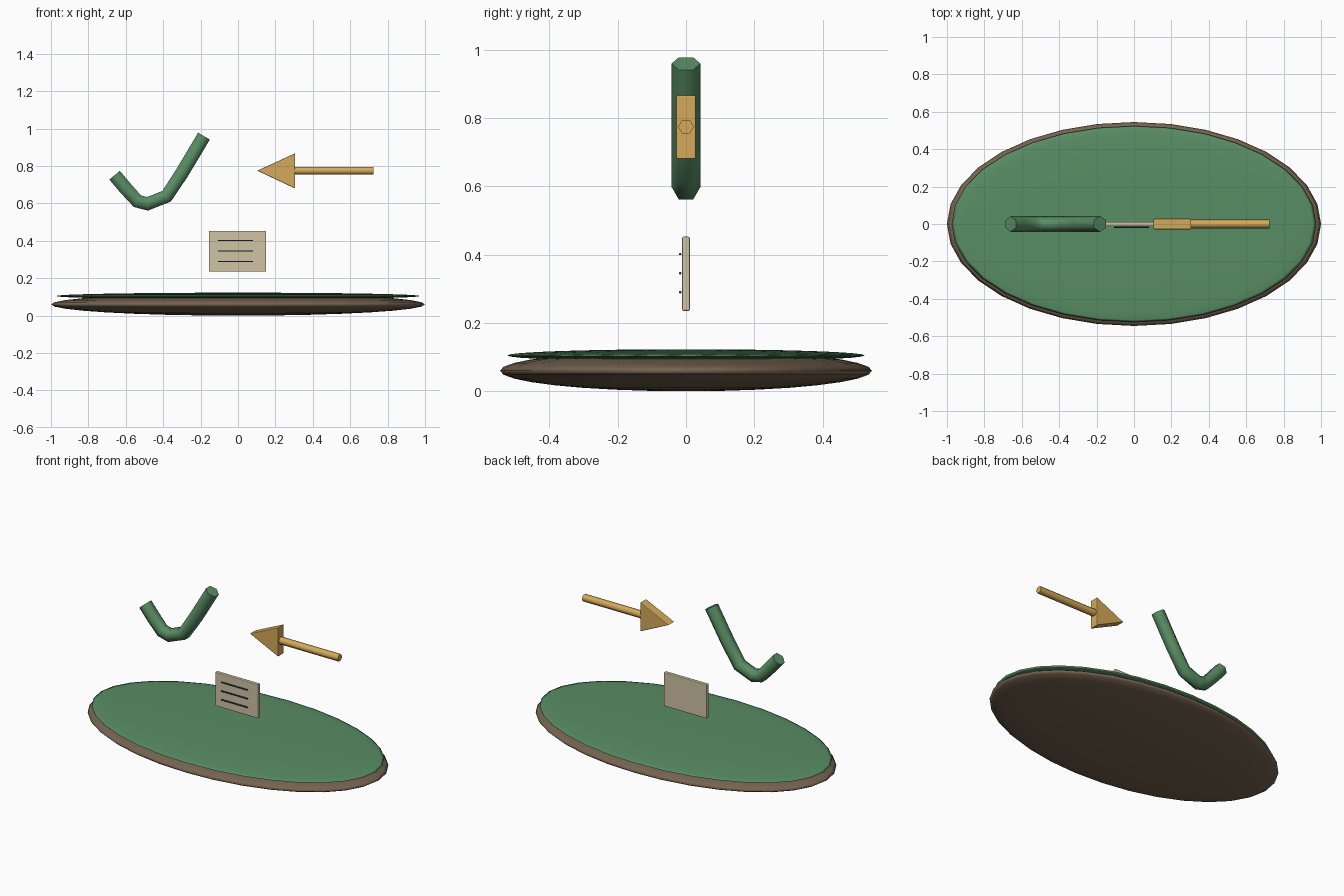
import bpy, bmesh
from math import cos, sin, pi
from mathutils import Vector

if "Cube" in bpy.data.objects:
    bpy.data.objects.remove(bpy.data.objects["Cube"])


def material(name, rgb):
    m = bpy.data.materials.new(name)
    m.diffuse_color = (*rgb, 1)
    m.use_nodes = True
    m.node_tree.nodes["Principled BSDF"].inputs["Base Color"].default_value = m.diffuse_color
    return m


GREEN = material("green", (0.10, 0.27, 0.13))
BROWN = material("brown", (0.18, 0.125, 0.08))
GOLD = material("gold", (0.66, 0.40, 0.10))
CREAM = material("cream", (0.63, 0.55, 0.37))
NAVY = material("navy", (0.03, 0.04, 0.10))


def finish(name, bm, mat, smooth=False, bevel=0):
    bmesh.ops.recalc_face_normals(bm, faces=bm.faces)
    me = bpy.data.meshes.new(name)
    for f in bm.faces:
        f.smooth = smooth and len(f.verts) <= 4
    bm.to_mesh(me)
    bm.free()
    me.materials.append(mat)
    ob = bpy.data.objects.new(name, me)
    bpy.context.collection.objects.link(ob)
    if bevel:
        b = ob.modifiers.new("bevel", 'BEVEL')
        b.width, b.segments = bevel, 2
    return ob


def disc(name, size, z, mat):
    """Flattened ellipsoid."""
    bm = bmesh.new()
    bmesh.ops.create_uvsphere(bm, u_segments=32, v_segments=16, radius=1)
    bmesh.ops.scale(bm, vec=size, verts=bm.verts)
    bmesh.ops.translate(bm, vec=(0, 0, z), verts=bm.verts)
    return finish(name, bm, mat, True)


def slab(name, outline, y0, y1, mat, bevel):
    """Front-view (x, z) outline extruded through y."""
    bm = bmesh.new()
    f = bm.faces.new([bm.verts.new((x, y0, z)) for x, z in outline])
    ext = bmesh.ops.extrude_face_region(bm, geom=[f])
    vs = [v for v in ext["geom"] if isinstance(v, bmesh.types.BMVert)]
    bmesh.ops.translate(bm, vec=(0, y1 - y0, 0), verts=vs)
    return finish(name, bm, mat, False, bevel)


def tube(name, path, r, mat, y=0, sides=6, smooth=True):
    """Mitred tube along an (x, z) path."""
    pts = [Vector((x, y, z)) for x, z in path]
    bm = bmesh.new()
    rings = []
    for i, p in enumerate(pts):
        a = (p - pts[max(i - 1, 0)]).normalized()
        b = (pts[min(i + 1, len(pts) - 1)] - p).normalized()
        t = (a + b).normalized()
        n = Vector((-t.z, 0, t.x))
        rings.append([bm.verts.new(p + r * (Vector((0, cos(k), 0)) + n * sin(k)))
                      for k in (2 * pi * j / sides for j in range(sides))])
    for lo, hi in zip(rings, rings[1:]):
        for j in range(sides):
            k = (j + 1) % sides
            bm.faces.new((lo[j], lo[k], hi[k], hi[j]))
    bm.faces.new(rings[0])
    bm.faces.new(rings[-1])
    return finish(name, bm, mat, smooth)


# Oval base with a thin green top
disc("base", (1.0, 0.545, 0.06), 0.06, BROWN)
disc("base_top", (0.975, 0.524, 0.018), 0.105, GREEN)

# Note card with three ruled lines
slab("card", [(-0.155, 0.235), (0.15, 0.235), (0.15, 0.453), (-0.155, 0.453)],
     -0.011, 0.011, CREAM, 0.004)
for i, z in enumerate((0.402, 0.346, 0.29)):
    tube(f"card_line_{i + 1}", [(-0.106, z), (0.081, z)], 0.004, NAVY, y=-0.017)

# Left-pointing arrow
slab("arrow_head", [(0.103, 0.775), (0.305, 0.68), (0.305, 0.868)],
     -0.029, 0.029, GOLD, 0.004)
tube("arrow_shaft", [(0.30, 0.775), (0.725, 0.775)], 0.023, GOLD)

# Curved tick
tube("tick", [(-0.66, 0.751), (-0.60, 0.68), (-0.538, 0.612), (-0.484, 0.598),
              (-0.382, 0.638), (-0.30, 0.762), (-0.252, 0.842), (-0.182, 0.96)],
     0.042, GREEN)
